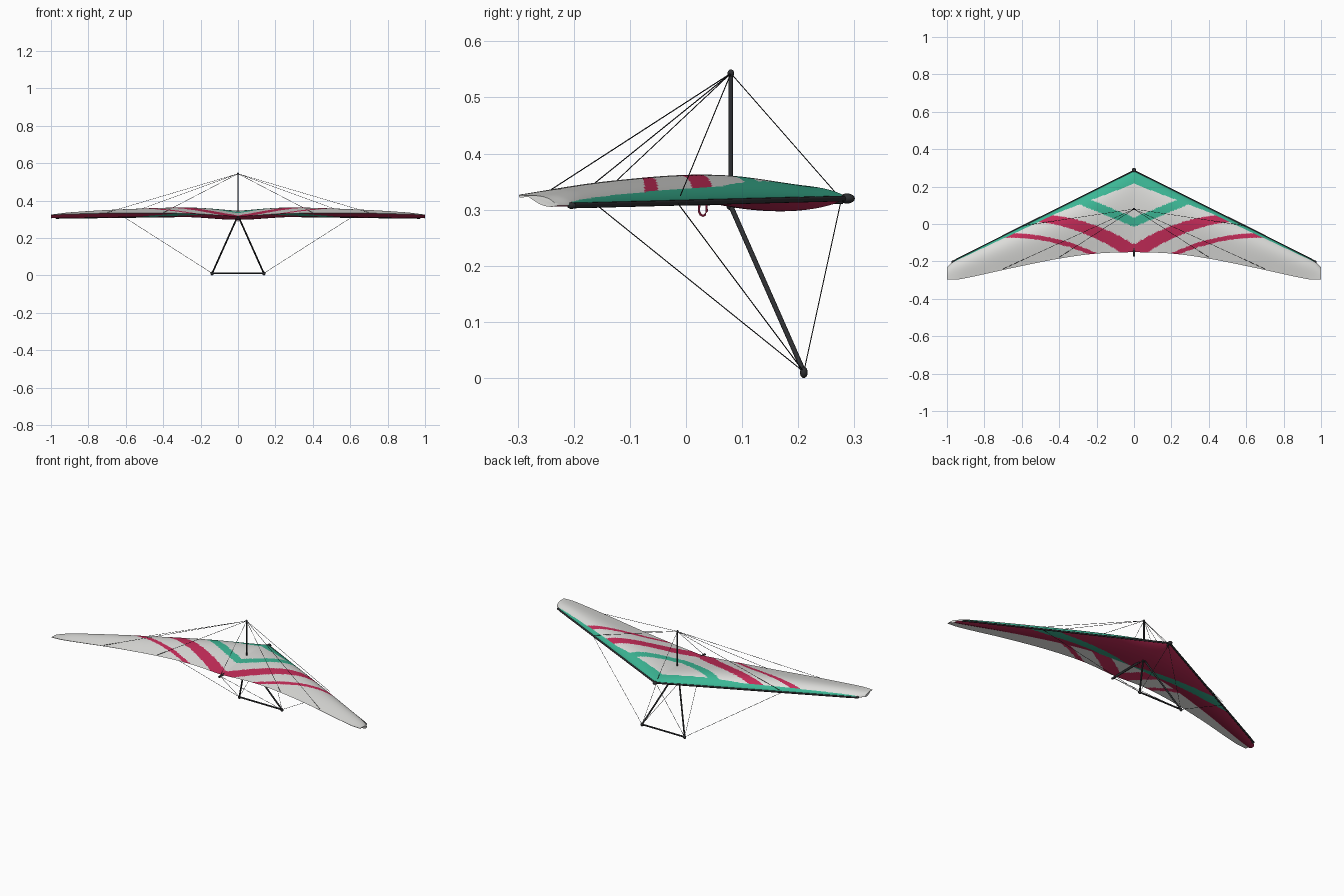
import bpy, bmesh, math
from mathutils import Vector

if "Cube" in bpy.data.objects:
    bpy.data.objects.remove(bpy.data.objects["Cube"])


def mat(name, rgb):
    m = bpy.data.materials.new(name)
    m.diffuse_color = (*rgb, 1)
    m.use_nodes = True
    m.node_tree.nodes["Principled BSDF"].inputs["Base Color"].default_value = m.diffuse_color
    return m


WHITE = mat("sail white", (0.72, 0.72, 0.70))
GREEN = mat("sail green", (0.045, 0.47, 0.30))
RED = mat("sail crimson", (0.56, 0.025, 0.10))
DARK = mat("frame charcoal", (0.027, 0.028, 0.031))


def finish(name, bm, mats, angle=40):
    bmesh.ops.recalc_face_normals(bm, faces=bm.faces)
    me = bpy.data.meshes.new(name)
    bm.to_mesh(me)
    bm.free()
    for m in mats:
        me.materials.append(m)
    ob = bpy.data.objects.new(name, me)
    bpy.context.collection.objects.link(ob)
    bpy.ops.object.select_all(action='DESELECT')
    ob.select_set(True)
    bpy.context.view_layer.objects.active = ob
    bpy.ops.object.shade_smooth_by_angle(angle=math.radians(angle))
    return ob


def curve_at(pts, x):
    """Smooth interpolation through a short list of (x, value) points."""
    n = len(pts)

    def slope(i):
        a, b = pts[max(i - 1, 0)], pts[min(i + 1, n - 1)]
        return (b[1] - a[1]) / (b[0] - a[0])
    for i in range(n - 1):
        (x0, v0), (x1, v1) = pts[i], pts[i + 1]
        if x <= x1 or i == n - 2:
            h = x1 - x0
            t = (x - x0) / h
            return ((2*t**3 - 3*t**2 + 1) * v0 + (t**3 - 2*t**2 + t) * h * slope(i)
                    + (3*t**2 - 2*t**3) * v1 + (t**3 - t**2) * h * slope(i + 1))


# ---- wing shape as functions of distance from the keel ----
LE_Y = [(0, .285), (.45, .06), (.9, -.165), (.97, -.203), (1, -.232)]
TE_Y = [(0, -.15), (.2, -.158), (.4, -.185), (.65, -.235), (.93, -.295), (1, -.298)]
TE_Z = [(0, .315), (.25, .330), (.6, .334), (.9, .328), (1, .325)]
CAMBER = [(0, .027), (.25, .041), (.6, .034), (.9, .021), (1, .010)]
UNDER = 0.72      # share of the chord covered by the lower skin


def le_z(a):
    return .32 - .013 * a


def section(a, n):
    """Closed airfoil ring as (y, z): top nose to tail, then bottom back."""
    ly, ty, lz, tz, c = (curve_at(LE_Y, a), curve_at(TE_Y, a), le_z(a),
                         curve_at(TE_Z, a), curve_at(CAMBER, a))
    bulge = .003 + .021 * math.exp(-(a / .22) ** 2)

    def top(u):
        return lz + (tz - lz) * u + c * math.sin(math.pi * u ** .6)

    def low(u):
        if u >= UNDER:
            return top(u) - .003
        k = u / UNDER
        return lz + (top(UNDER) - .003 - lz) * k ** 2 - bulge * math.sin(math.pi * k ** .75)
    us = [(i / n) ** 1.25 for i in range(n + 1)]
    pts = [(ly + (ty - ly) * u, top(u)) for u in us]
    return pts + [(ly + (ty - ly) * u, low(u)) for u in us[-2:0:-1]]


def top_colour(a, y):
    d = .285 - .5 * a - y
    if d < max(.07 - .12 * a, .03 * (1 - a) + .004):         # leading edge band
        return 1
    if -.015 + .41 * a < y < .035 + .41 * a:                 # chevron
        return 1
    if -.2 + .72*a - .6*a*a < y < -.11 + .62*a - .6*a*a and a < .56:   # wide arc
        return 2
    t = -.05 - .5 * (.66 - a) ** 2
    if t - .024 < y < t and .15 < a < .7:                    # narrow arc
        return 2
    return 0


def low_colour(a, y):
    u = (curve_at(LE_Y, a) - y) / (curve_at(LE_Y, a) - curve_at(TE_Y, a))
    if u > UNDER:
        return top_colour(a, y)
    mid = -.065 + .25 * a - .28 * a * a
    return 1 if abs(y - mid) < .03 and a < .68 else 2


# ---- sail ----
N, COLS = 84, 280
bm = bmesh.new()
rings = []
for i in range(COLS + 1):
    x = -1 + 2 * i / COLS
    rings.append([bm.verts.new((x, y, z)) for y, z in section(abs(x), N)])
R = 2 * N
for r0, r1 in zip(rings, rings[1:]):
    for j in range(R):
        k = (j + 1) % R
        f = bm.faces.new((r0[j], r0[k], r1[k], r1[j]))
        c = f.calc_center_median()
        f.material_index = (top_colour if j < N else low_colour)(abs(c.x), c.y)
for r in (rings[0], rings[-1]):          # tip caps
    bm.faces.new(r)
finish("sail", bm, [WHITE, GREEN, RED], 50)


# ---- tubes, wires and fittings ----
def add_tube(bm, pts, r, sides):
    pts = [Vector(p) for p in pts]
    prev = None
    for i, p in enumerate(pts):
        d = (pts[min(i + 1, len(pts) - 1)] - pts[max(i - 1, 0)]).normalized()
        ref = Vector((0, 0, 1)) if abs(d.z) < .95 else Vector((0, 1, 0))
        s = d.cross(ref).normalized()
        t = s.cross(d)
        ring = [bm.verts.new(p + r * (math.cos(q) * s + math.sin(q) * t))
                for q in (2 * math.pi * k / sides for k in range(sides))]
        if prev:
            for k in range(sides):
                m = (k + 1) % sides
                bm.faces.new((prev[k], prev[m], ring[m], ring[k]))
        if i in (0, len(pts) - 1):
            bm.faces.new(ring)
        prev = ring


def tubes(name, paths, r, m=DARK, sides=12):
    bm = bmesh.new()
    for p in paths:
        add_tube(bm, p, r, sides)
    return finish(name, bm, [m])


def both(path):
    return [path, [(-x, y, z) for x, y, z in path]]


def ball(name, loc, size):
    bm = bmesh.new()
    bmesh.ops.create_uvsphere(bm, u_segments=16, v_segments=10, radius=1)
    for v in bm.verts:
        v.co = Vector([v.co[i] * size[i] + loc[i] for i in range(3)])
    finish(name, bm, [DARK])


NOSE = (0, .28, .315)
TAIL = (0, -.165, .313)
MAST = (0, .08, .543)
CORNER = (.138, .21, .011)

tubes("leading_edge_spars",
      both([(a, curve_at(LE_Y, a), le_z(a)) for a in (0, .3, .6, .9, .94, .97)]), .005)
tubes("keel", [[(0, .28, .316), (0, -.175, .312)]], .006)
tubes("king_post", [[(0, .08, .31), MAST]], .004)
tubes("control_uprights", both([(.006, .08, .306), CORNER]), .0045)
tubes("base_bar", [[(-.138, .21, .011), CORNER]], .0045)

ball("nose_fitting", (0, .287, .32), (.012, .014, .009))
ball("king_post_cap", MAST, (.006, .006, .007))
ball("control_apex", (0, .08, .307), (.012, .008, .008))
for side, name in ((1, "right"), (-1, "left")):
    ball("base_corner_" + name, (side * .138, .21, .010), (.009, .007, .010))
    ball("spar_tip_" + name, (side * .97, -.204, le_z(.97)), (.007, .008, .006))

# upper rigging from the king post, lower rigging from the base bar
upper = [[MAST, NOSE], [MAST, TAIL]]
for end in ((.6, -.01, .325), (.4, -.178, .335), (.7, -.24, .336)):
    upper += both([MAST, end])
tubes("upper_wires", upper, .001, sides=6)
lower = []
for end in ((0, .275, .31), (.61, -.015, .312), TAIL):
    lower += both([CORNER, end])
tubes("lower_wires", lower, .001, sides=6)

# hang loop below the keel
loop = [(0, .024, .315), (0, .023, .297), (0, .026, .291), (0, .030, .289),
        (0, .034, .291), (0, .037, .297), (0, .036, .315)]
tubes("hang_loop", [loop], .002, RED, 8)
